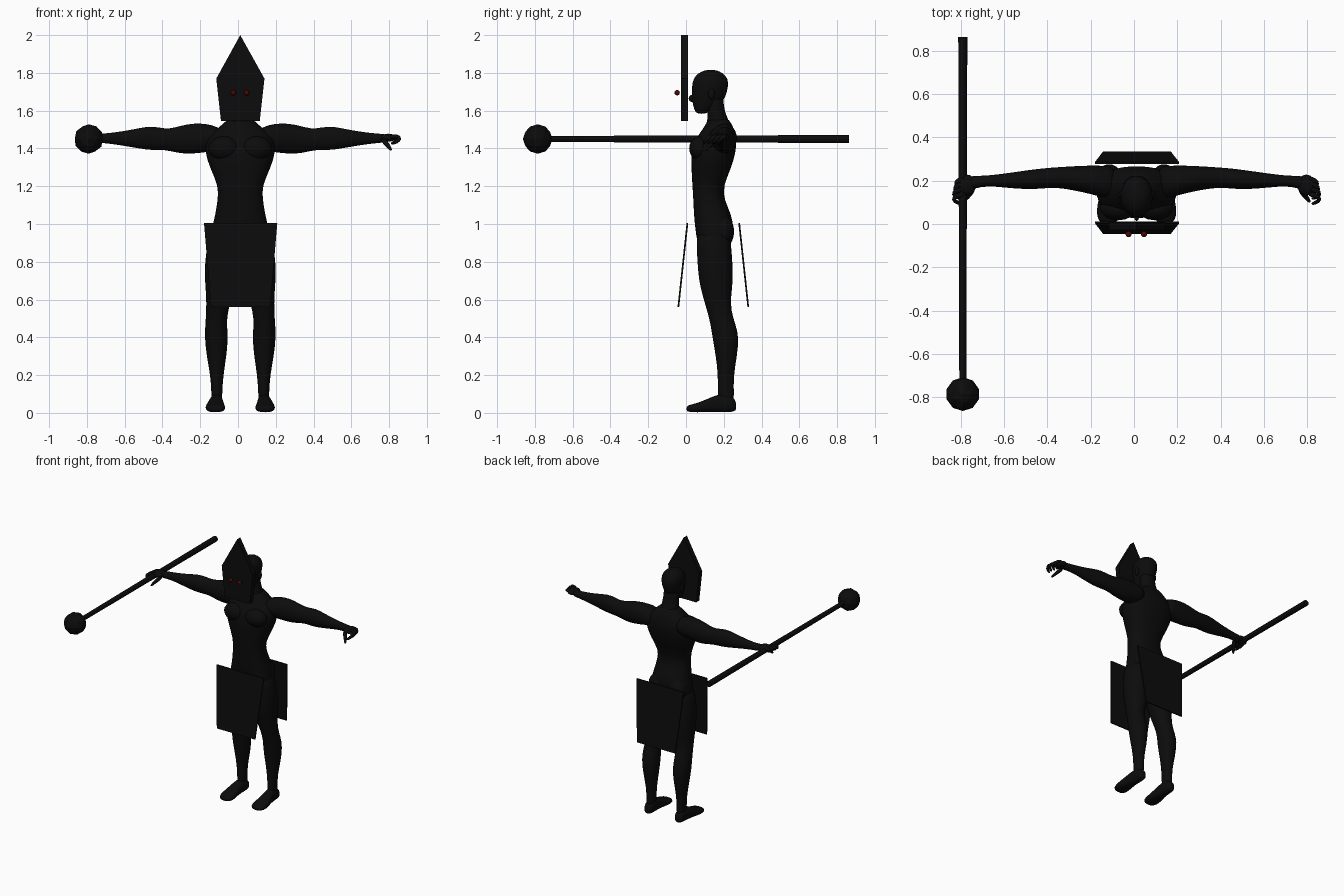
import bpy, bmesh, math
from mathutils import Vector

if "Cube" in bpy.data.objects:
    bpy.data.objects.remove(bpy.data.objects["Cube"])

C = 0.012  # symmetry plane of the figure


def material(name, rgb):
    m = bpy.data.materials.new(name)
    m.diffuse_color = (*rgb, 1)
    m.use_nodes = True
    m.node_tree.nodes["Principled BSDF"].inputs["Base Color"].default_value = m.diffuse_color
    return m


BLACK = material("black", (0.0035, 0.0035, 0.0035))
RED = material("dark red", (0.08, 0.002, 0.002))


def finish(bm, name, mat=BLACK, smooth=True, subdivide=0):
    bmesh.ops.recalc_face_normals(bm, faces=bm.faces)
    me = bpy.data.meshes.new(name)
    bm.to_mesh(me)
    bm.free()
    me.materials.append(mat)
    ob = bpy.data.objects.new(name, me)
    bpy.context.collection.objects.link(ob)
    for p in me.polygons:
        p.use_smooth = smooth
    if subdivide:
        ob.modifiers.new("round", 'SUBSURF').levels = subdivide
        ob.modifiers["round"].render_levels = subdivide
    return ob


def loft(name, axis, rings, side=1, power=2.0, n=16):
    """Skin rings of (position, u0, u1, v0, v1) laid along one axis."""
    bm = bmesh.new()
    loops = []
    for pos, u0, u1, v0, v1 in rings:
        loop = []
        for i in range(n):
            a = 2 * math.pi * i / n
            c, s = math.cos(a), math.sin(a)
            u = (u0 + u1) / 2 + (u1 - u0) / 2 * math.copysign(abs(c) ** (2 / power), c) * 1.02
            v = (v0 + v1) / 2 + (v1 - v0) / 2 * math.copysign(abs(s) ** (2 / power), s) * 1.02
            co = [u, v]
            co.insert(axis, pos)
            co[0] = C + side * (co[0] - C)
            loop.append(bm.verts.new(co))
        loops.append(loop)
    for a, b in zip(loops, loops[1:]):
        for i in range(n):
            j = (i + 1) % n
            bm.faces.new((a[i], a[j], b[j], b[i]))
    bm.faces.new(loops[0])
    bm.faces.new(loops[-1])
    return finish(bm, name, subdivide=1)


def ellipsoid(name, centre, radii, mat=BLACK, side=1):
    bm = bmesh.new()
    bmesh.ops.create_uvsphere(bm, u_segments=16, v_segments=10, radius=1)
    for v in bm.verts:
        v.co = Vector([c + r * k for c, r, k in zip(centre, radii, v.co)])
        v.co.x = C + side * (v.co.x - C)
    return finish(bm, name, mat)


def tube(name, points, radii, side):
    """Rounded finger following a short path."""
    bm = bmesh.new()
    pts = [Vector((C + side * (p[0] - C), p[1], p[2])) for p in points]
    loops = []
    for i, p in enumerate(pts):
        d = pts[min(i + 1, len(pts) - 1)] - pts[max(i - 1, 0)]
        q = d.to_track_quat('Z', 'Y')
        loops.append([bm.verts.new(p + q @ Vector((math.cos(k * math.pi / 4), math.sin(k * math.pi / 4), 0)) * radii[i])
                      for k in range(8)])
    for a, b in zip(loops, loops[1:]):
        # match each ring to the closest start on the next ring
        o = min(range(8), key=lambda s: sum((a[k].co - b[(k + s) % 8].co).length for k in range(8)))
        for i in range(8):
            j = (i + 1) % 8
            bm.faces.new((a[i], a[j], b[(j + o) % 8], b[(i + o) % 8]))
        b[:] = b[o:] + b[:o]
    bm.faces.new(loops[0])
    bm.faces.new(loops[-1])
    return finish(bm, name, subdivide=1)


def plate(name, outline, offset):
    """Flat outline in x and z, given front and back y by offset(z)."""
    bm = bmesh.new()
    front = [bm.verts.new((x, offset(z)[0], z)) for x, z in outline]
    back = [bm.verts.new((x, offset(z)[1], z)) for x, z in outline]
    bm.faces.new(front)
    bm.faces.new(back)
    for i in range(len(outline)):
        j = (i + 1) % len(outline)
        bm.faces.new((front[i], front[j], back[j], back[i]))
    return finish(bm, name, smooth=False)


def body(z, hw, y0, y1):
    return (z, C - hw, C + hw, y0, y1)


# Torso, neck and head
loft("torso", 2, [body(*r) for r in (
    (0.84, .10, .09, .22), (0.90, .165, .06, .235), (0.98, .148, .05, .25), (1.05, .130, .043, .24),
    (1.13, .118, .04, .20), (1.20, .113, .035, .195), (1.30, .160, .03, .24), (1.38, .185, .027, .262),
    (1.45, .180, .05, .268), (1.50, .125, .09, .255), (1.54, .080, .11, .235), (1.56, .06, .13, .22))], power=2.4, n=24)
loft("neck", 2, [body(*r) for r in (
    (1.46, .08, .08, .26), (1.53, .068, .11, .235), (1.58, .058, .117, .21), (1.63, .056, .11, .198),
    (1.69, .056, .10, .20))])
loft("head", 2, [body(*r) for r in (
    (1.583, .025, .06, .10), (1.600, .043, .045, .14), (1.65, .060, .032, .20), (1.70, .070, .033, .217),
    (1.75, .077, .032, .226), (1.785, .066, .05, .212), (1.808, .042, .08, .18), (1.816, .015, .115, .15))], n=20)
ellipsoid("nose", (C, .036, 1.665), (.012, .022, .02))

for s, tag in ((1, "left"), (-1, "right")):
    # Muscles and ears
    ellipsoid(tag + "_chest_muscle", (C + .085, .075, 1.40), (.085, .058, .065), side=s)
    ellipsoid(tag + "_buttock", (C + .075, .19, .96), (.075, .065, .09), side=s)
    ellipsoid(tag + "_ear", (C + .074, .135, 1.69), (.010, .018, .030), side=s)
    # Arm from shoulder to wrist
    loft(tag + "_arm", 0, (
        (.10, .11, .26, 1.40, 1.50), (.16, .12, .27, 1.385, 1.525), (.23, .14, .27, 1.375, 1.535),
        (.30, .155, .267, 1.37, 1.528), (.36, .165, .263, 1.38, 1.51), (.41, .168, .26, 1.393, 1.503),
        (.48, .16, .253, 1.39, 1.52), (.55, .162, .243, 1.40, 1.507), (.62, .168, .233, 1.413, 1.493),
        (.70, .176, .223, 1.425, 1.482), (.76, .165, .222, 1.43, 1.477), (.79, .15, .22, 1.435, 1.475)), side=s)
    # Hand with curled fingers and hanging thumb
    ellipsoid(tag + "_palm", (.795, .18, 1.457), (.042, .048, .021), side=s)
    for k in range(4):
        y = .212 - .024 * k
        x = .838 + .005 * min(k, 2)
        tube(f"{tag}_finger_{k + 1}", ((.80, y, 1.46), (x, y - .01, 1.466), (x + .012, y - .028, 1.452),
                                       (x - .01, y - .042, 1.432), (x - .03, y - .048, 1.425)),
             (.012, .013, .012, .010, .006), s)
    tube(tag + "_thumb", ((.765, .165, 1.45), (.785, .135, 1.425), (.802, .115, 1.405), (.812, .10, 1.388)),
         (.016, .014, .011, .006), s)
    # Leg from hip to ankle
    loft(tag + "_leg", 2, (
        (.04, .108, .166, .175, .255), (.10, .108, .164, .167, .253), (.20, .102, .170, .17, .252),
        (.30, .085, .190, .158, .270), (.40, .076, .201, .140, .281), (.47, .084, .197, .130, .262),
        (.54, .078, .192, .112, .238), (.62, .052, .192, .088, .238), (.70, .030, .2, .068, .250),
        (.80, .018, .2, .060, .246), (.90, .016, .185, .055, .238), (.97, .03, .16, .06, .23)), side=s)
    # Foot from toes to heel
    loft(tag + "_foot", 1, (
        (.002, .12, .165, .012, .032), (.015, .095, .190, .004, .042), (.06, .090, .198, .003, .052),
        (.11, .098, .188, .004, .072), (.17, .104, .174, .004, .10), (.23, .104, .170, .004, .10),
        (.258, .110, .164, .008, .075), (.266, .122, .152, .02, .05)), side=s, power=2.5)

# Pointed face shield and its eyes
plate("mask", ((-.115, 1.77), (.012, 2.0), (.14, 1.77), (.115, 1.545), (-.09, 1.545)), lambda z: (-.027, .01))
for x in (-.025, .046):
    ellipsoid("eye", (x, -.047, 1.695), (.014, .014, .014), RED)

# Flared loin panels, front and back
panel = ((-.18, 1.005), (.208, 1.005), (.17, .56), (-.143, .56))
plate("front_panel", panel, lambda z: (.003 - .108 * (1.005 - z), .012 - .108 * (1.005 - z)))
plate("back_panel", panel, lambda z: (.277 + .108 * (1.005 - z), .286 + .108 * (1.005 - z)))

# Staff with a faceted ball on its front end
bm = bmesh.new()
bmesh.ops.create_cone(bm, cap_ends=True, segments=12, radius1=.021, radius2=.016, depth=1.64)
for v in bm.verts:
    v.co = Vector((v.co.x - .79, .043 - v.co.z, v.co.y + 1.45))
finish(bm, "staff", smooth=False)
bm = bmesh.new()
bmesh.ops.create_icosphere(bm, subdivisions=2, radius=.078)
bmesh.ops.translate(bm, verts=bm.verts, vec=(-.79, -.785, 1.45))
finish(bm, "staff_ball", smooth=False)
